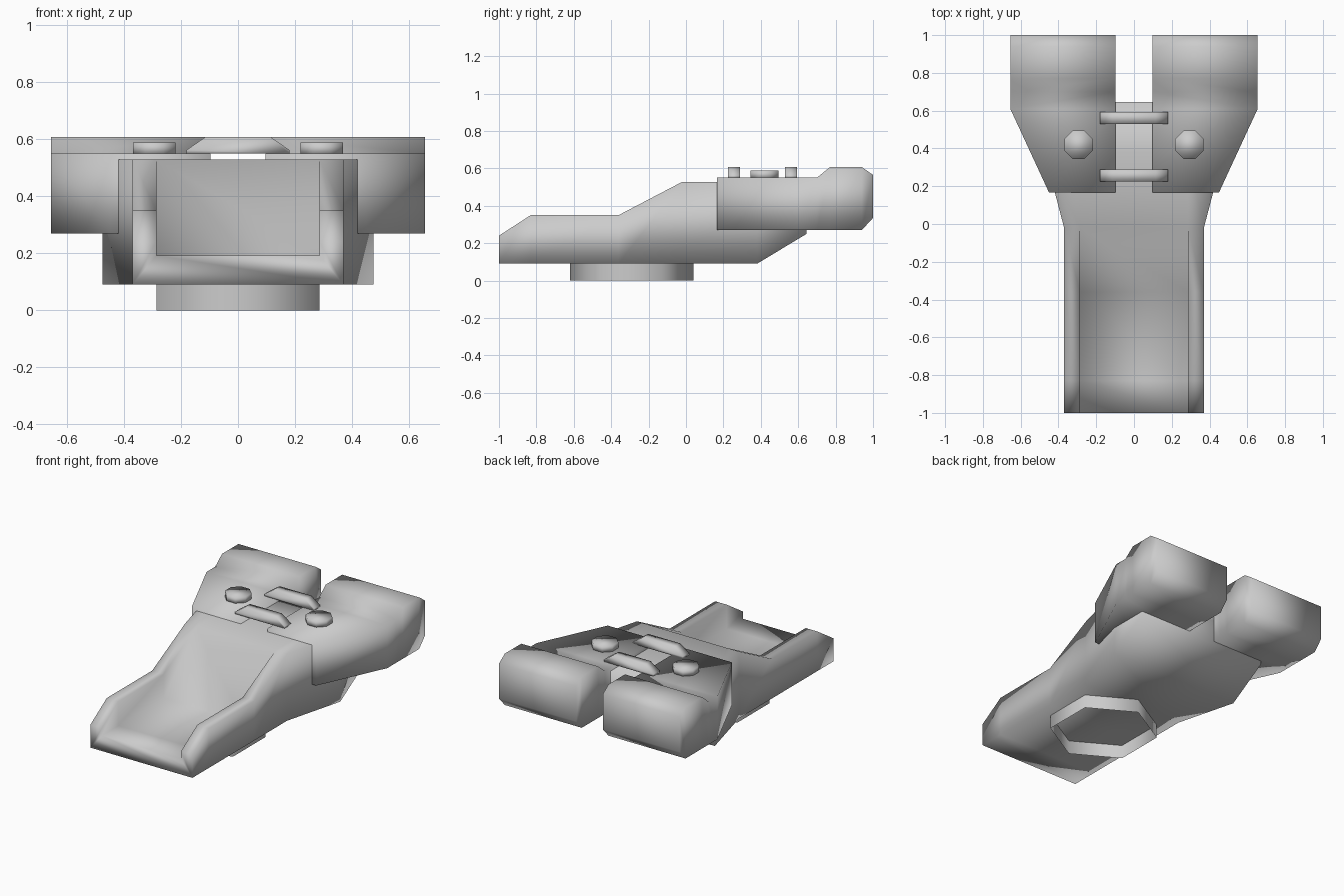
import bpy, bmesh, math

if "Cube" in bpy.data.objects:
    bpy.data.objects.remove(bpy.data.objects["Cube"])


def make_object(name, bm):
    bmesh.ops.remove_doubles(bm, verts=bm.verts[:], dist=0.0005)
    bmesh.ops.recalc_face_normals(bm, faces=bm.faces[:])
    for f in bm.faces:
        f.smooth = True
    mesh = bpy.data.meshes.new(name)
    bm.to_mesh(mesh)
    bm.free()
    ob = bpy.data.objects.new(name, mesh)
    bpy.context.collection.objects.link(ob)
    return ob


def loft(bm, rings, caps=True):
    """Skin a list of equally long point rings."""
    vs = [[bm.verts.new(p) for p in r] for r in rings]
    n = len(vs[0])
    for a, b in zip(vs, vs[1:]):
        for i in range(n):
            j = (i + 1) % n
            bm.faces.new((a[i], a[j], b[j], b[i]))
    if caps:
        bm.faces.new(vs[0])
        bm.faces.new(vs[-1])


def ngon(cx, cy, z, r, n, turn):
    return [(cx + r * math.cos(turn + math.tau * i / n),
             cy + r * math.sin(turn + math.tau * i / n), z) for i in range(n)]


# Hull: stations along y as (y, bottom z, half width, rail z, channel floor z)
R = 0.286
stations = [(-1, .09, .37, .24, .192), (-.83, .09, .37, .35, .192),
            (-.36, .09, .37, .35, .192), (-.02, .09, .37, .528, .528),
            (.38, .09, .475, .528, .528), (.645, .25, .475, .528, .528)]
bm = bmesh.new()
loft(bm, [[(x, y, z) for x, z in ((-w, b), (w, b), (w, t), (R, t), (R, f),
                                  (-R, f), (-R, t), (-w, t))]
          for y, b, w, t, f in stations])
make_object("hull", bm)

# Twin rear pods: (y, outer x, bottom z, top z) slices, mirrored
slices = [(.167, .45, .27, .55), (.61, .655, .27, .55), (.70, .655, .27, .55),
          (.77, .655, .27, .607), (.94, .655, .27, .607), (1, .655, .335, .565)]
bm = bmesh.new()
loft(bm, [[(.097, y, b), (x, y, b), (x, y, t), (.097, y, t)]
          for y, x, b, t in slices])
pods = make_object("rear_pods", bm)
pods.modifiers.new("mirror", 'MIRROR').use_mirror_merge = False

# Octagonal bolts on the pods, mirrored
bm = bmesh.new()
loft(bm, [ngon(.293, .42, z, .081, 8, math.pi / 8) for z in (.545, .588)])
make_object("pod_bolts", bm).modifiers.new("mirror", 'MIRROR')

# Two chamfered brackets bridging the gap
for i, y in enumerate((.257, .562)):
    bm = bmesh.new()
    outline = [(-.18, .549), (.18, .549), (.18, .562), (.115, .607),
               (-.115, .607), (-.18, .562)]
    loft(bm, [[(x, y + d, z) for x, z in outline] for d in (-.032, .032)])
    make_object(f"bridge_bracket_{i + 1}", bm)

# Open hexagonal collar underneath
bm = bmesh.new()
loft(bm, [ngon(0, -.29, z, .33, 6, math.pi / 2) for z in (0, .09)], caps=False)
make_object("base_collar", bm)
